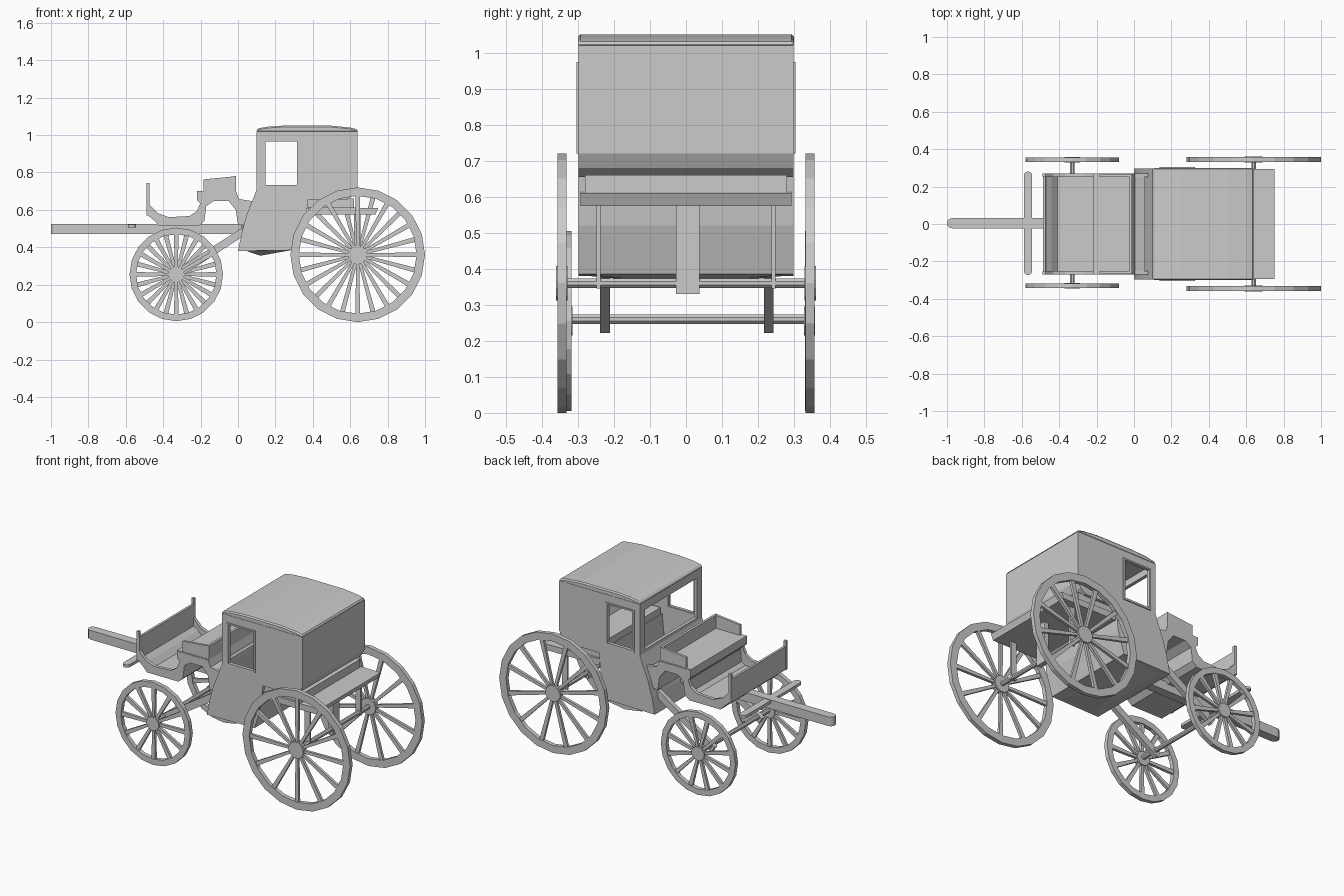
import bpy, bmesh
from math import sin, cos, pi
from mathutils import Vector

if "Cube" in bpy.data.objects:
    bpy.data.objects.remove(bpy.data.objects["Cube"])


def finish(name, bm):
    bmesh.ops.recalc_face_normals(bm, faces=bm.faces)
    me = bpy.data.meshes.new(name)
    bm.to_mesh(me)
    bm.free()
    ob = bpy.data.objects.new(name, me)
    bpy.context.collection.objects.link(ob)
    return ob


def prism(name, pts, y0, y1):
    """Side profile in x/z extruded across y."""
    bm = bmesh.new()
    f = bm.faces.new([bm.verts.new((x, y0, z)) for x, z in pts])
    r = bmesh.ops.extrude_face_region(bm, geom=[f])
    bmesh.ops.translate(bm, vec=(0, y1 - y0, 0),
                        verts=[v for v in r['geom'] if isinstance(v, bmesh.types.BMVert)])
    return finish(name, bm)


def box(name, x0, x1, y0, y1, z0, z1):
    return prism(name, [(x0, z0), (x1, z0), (x1, z1), (x0, z1)], y0, y1)


def bar(name, a, b, w, h):
    """Straight beam in the x/z plane at constant y; w across y, h thick."""
    a, b = Vector(a), Vector(b)
    d = (b - a).normalized()
    n = Vector((-d.z, 0, d.x)) * h / 2
    pts = [a - n, b - n, b + n, a + n]
    return prism(name, [(p.x, p.z) for p in pts], a.y - w / 2, a.y + w / 2)


def rounded_plank(name, cx, cy, half_len, half_w, z0, z1, along_x):
    """Plank with semicircular ends, seen from above."""
    bm = bmesh.new()
    vs = []
    for end in (0, 1):
        for i in range(7):
            t = -pi / 2 + pi * i / 6 + pi * end
            u = (half_len - half_w) * (1 - 2 * end) + half_w * cos(t)
            v = half_w * sin(t)
            vs.append(bm.verts.new((cx + u, cy + v, z0) if along_x else (cx - v, cy + u, z0)))
    r = bmesh.ops.extrude_face_region(bm, geom=[bm.faces.new(vs)])
    bmesh.ops.translate(bm, vec=(0, 0, z1 - z0),
                        verts=[v for v in r['geom'] if isinstance(v, bmesh.types.BMVert)])
    return finish(name, bm)


def axle(name, x, z, y0, y1, rad, n=8):
    ring = [(x + rad * cos(2 * pi * (i + .5) / n), z + rad * sin(2 * pi * (i + .5) / n)) for i in range(n)]
    return prism(name, ring, y0, y1)


def wheel(name, x, y, z, rad, rim, hub, phase, segs=20, spokes=12, half=.0125):
    bm = bmesh.new()
    # rim
    rings = []
    for i in range(segs):
        t = 2 * pi * i / segs
        rings.append([bm.verts.new((x + r * cos(t), y + o, z + r * sin(t)))
                      for r, o in ((rad, -half), (rad, half), (rad - rim, half), (rad - rim, -half))])
    for i in range(segs):
        a, b = rings[i], rings[(i + 1) % segs]
        for k in range(4):
            bm.faces.new((a[k], a[(k + 1) % 4], b[(k + 1) % 4], b[k]))
    # spokes, wider toward the rim
    for i in range(spokes):
        t = 2 * pi * (i + phase) / spokes
        d, n = Vector((cos(t), 0, sin(t))), Vector((-sin(t), 0, cos(t)))
        c = Vector((x, y, z))
        q = []
        for r, w in ((hub * .8, .008), (rad - rim * .8, .013)):
            q.append([bm.verts.new(c + d * r + n * w * s + Vector((0, o, 0)))
                      for s, o in ((-1, -.008), (1, -.008), (1, .008), (-1, .008))])
        for k in range(4):
            bm.faces.new((q[0][k], q[0][(k + 1) % 4], q[1][(k + 1) % 4], q[1][k]))
    finish(name, bm)
    axle(name + "_hub", x, z, y - half - .003, y + half + .003, hub, 12)


def cut(ob, cutter):
    m = ob.modifiers.new("cut", 'BOOLEAN')
    m.operation, m.solver, m.object = 'DIFFERENCE', 'EXACT', cutter
    bpy.context.view_layer.objects.active = ob
    bpy.ops.object.modifier_apply(modifier=m.name)
    bpy.data.objects.remove(cutter)


# wheels and axles
for side, yr, yf, ph in (("near", -.345, -.33, 0), ("far", .345, .343, .5)):
    wheel("rear_wheel_" + side, .64, yr, .36, .36, .045, .05, ph)
    wheel("front_wheel_" + side, -.33, yf, .255, .25, .035, .042, ph)
axle("rear_axle", .64, .36, -.34, .34, .014)
axle("front_axle", -.33, .26, -.33, .34, .014)

# cabin shell, hollowed, with side and front windows
cabin = prism("cabin", [(.10, 1.02), (.10, .71), (.075, .645), (.045, .57), (.02, .48), (0, .38),
                        (.32, .385), (.36, .52), (.375, .655), (.585, .655), (.62, .68),
                        (.64, .72), (.64, 1.02)], -.298, .298)
cut(cabin, prism("cavity", [(.12, 1.01), (.12, .705), (.065, .57), (.03, .40),
                            (.30, .405), (.34, .52), (.355, .675), (.58, .675),
                            (.62, .725), (.62, 1.01)], -.28, .28))
cut(cabin, box("side_opening", .145, .317, -.5, .5, .73, .97))
cut(cabin, box("front_opening", .05, .2, -.25, .25, .73, .97))
# shallow pointed underside
bm = bmesh.new()
base = [bm.verts.new(p) for p in ((.04, -.29, .382), (.29, -.29, .386), (.29, .29, .386), (.04, .29, .382))]
tip = bm.verts.new((.12, 0, .355))
bm.faces.new(base)
for i in range(4):
    bm.faces.new((base[i], base[(i + 1) % 4], tip))
finish("cabin_underside", bm)

# window frames
for s in (-1, 1):
    ya, yb = sorted((s * .285, s * .304))
    for nm, x0, x1, z0, z1 in (("front", .136, .147, .72, .975), ("rear", .315, .326, .72, .975),
                               ("sill", .147, .315, .72, .732), ("head", .147, .315, .966, .975)):
        box("window_frame_" + nm, x0, x1, ya, yb, z0, z1)

# roof
roof = prism("roof", [(.098, 1.015), (.64, 1.015), (.64, 1.03), (.60, 1.04), (.50, 1.05),
                      (.25, 1.051), (.16, 1.045), (.103, 1.035)], -.30, .30)
b = roof.modifiers.new("edge", 'BEVEL')
b.width, b.segments, b.limit_method, b.angle_limit = .007, 1, 'ANGLE', 1.0

# inside seat
box("passenger_seat", .36, .60, -.27, .27, .675, .715)
prism("passenger_backrest", [(.53, .715), (.60, .715), (.62, .86), (.585, .86)], -.27, .27)

# rear platform and supports
box("platform_base", .37, .62, -.28, .28, .605, .66)
prism("rear_platform", [(.375, .575), (.735, .575), (.75, .61), (.375, .615)], -.293, .293)
for s in (-1, 1):
    box("platform_post", .62, .655, s * .243 - .006, s * .243 + .006, .345, .58)
box("centre_post", .625, .655, -.028, .037, .33, .58)

# driver's box: cheeks, swept floor and seat deck
under = [(-.48, .57), (-.45, .545), (-.42, .513), (-.21, .513), (-.18, .54), (-.17, .62),
         (-.13, .647), (-.05, .647), (-.012, .60), (.0, .52)]
upper = [(.03, .52), (.075, .647), (.005, .658), (-.01, .695), (-.22, .695), (-.22, .652), (-.2, .64),
         (-.22, .594), (-.26, .567), (-.37, .561), (-.43, .583), (-.48, .636)]
for s in (-1, 1):
    ya, yb = sorted((s * .25, s * .27))
    prism("driver_side_panel", under + upper, ya, yb)
prism("footwell_floor", under[:6] + [(-.19, .62), (-.197, .545), (-.22, .527), (-.41, .527),
                                     (-.44, .56), (-.47, .583)], -.252, .252)
prism("driver_seat_deck", [(-.19, .62), (-.17, .62), (-.13, .647), (-.05, .647), (-.012, .60), (0, .52),
                           (.03, .52), (.06, .64), (.005, .658), (-.01, .70), (-.22, .70), (-.22, .652)],
      -.268, .268)

# driver's seat rail on three sides
for s in (-1, 1):
    ya, yb = sorted((s * .25, s * .265))
    prism("seat_side_rail", [(-.185, .695), (-.01, .695), (-.01, .78), (-.185, .763)], ya, yb)
box("seat_back_rail", -.025, -.01, -.265, .265, .695, .78)

# dashboard
box("dashboard", -.487, -.473, -.268, .268, .57, .71)
for s in (-1, 1):
    box("dashboard_post", -.49, -.474, s * .262 - .008, s * .262 + .008, .57, .745)

# pole, crossbar and braces
rounded_plank("draught_pole", -.485, .004, .515, .027, .47, .525, True)
rounded_plank("crossbar", -.567, .004, .277, .022, .505, .522, False)
for y in (-.225, .23):
    bar("front_brace", (-.35, y, .24), (.03, y, .485), .027, .042)
